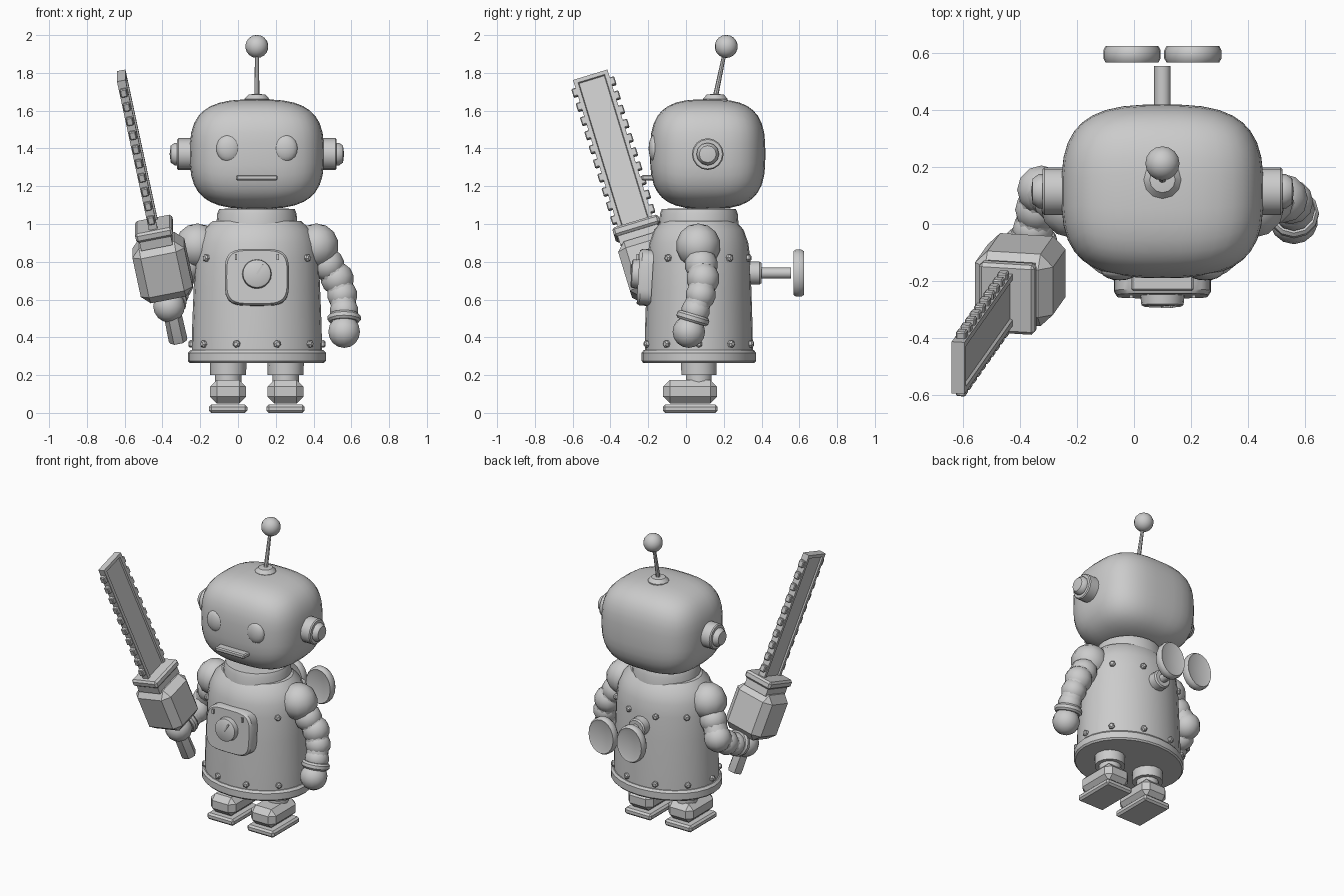
import bpy, bmesh
from math import pi, sin, cos, radians, copysign
from mathutils import Vector, Matrix

if "Cube" in bpy.data.objects:
    bpy.data.objects.remove(bpy.data.objects["Cube"])

CX, CY = 0.10, 0.068   # body axis


def finish(name, bm, mat=None, angle=35):
    bmesh.ops.remove_doubles(bm, verts=bm.verts, dist=1e-5)
    bmesh.ops.recalc_face_normals(bm, faces=bm.faces)
    me = bpy.data.meshes.new(name)
    bm.to_mesh(me)
    bm.free()
    if mat:
        me.transform(mat)
    me.shade_smooth()
    me.set_sharp_from_angle(angle=radians(angle))
    ob = bpy.data.objects.new(name, me)
    bpy.context.collection.objects.link(ob)
    return ob


def lathe(name, prof, loc, axis=(0, 0, 1), scale=(1, 1), n=20, power=2):
    """Turned shape: profile of (radius, height); power > 2 squares the section."""
    bm = bmesh.new()

    def sup(v):
        return copysign(abs(v) ** (2 / power), v) if abs(v) > 1e-9 else 0
    rings = [[bm.verts.new((r * scale[0] * sup(cos(2 * pi * i / n)),
                            r * scale[1] * sup(sin(2 * pi * i / n)), h))
              for i in range(n)] for r, h in prof]
    for a, b in zip(rings, rings[1:]):
        for i in range(n):
            j = (i + 1) % n
            bm.faces.new((a[i], a[j], b[j], b[i]))
    bmesh.ops.dissolve_degenerate(bm, edges=bm.edges, dist=1e-6)
    q = Vector((0, 0, 1)).rotation_difference(Vector(axis))
    return finish(name, bm, Matrix.Translation(loc) @ q.to_matrix().to_4x4())


def rod(name, a, b, r, r2=None, n=12):
    a, b = Vector(a), Vector(b)
    L = (b - a).length
    return lathe(name, [(0, 0), (r, 0), (r2 or r, L), (0, L)], a, b - a, n=n)


def ball(name, loc, r, scale=(1, 1, 1), seg=14):
    bm = bmesh.new()
    bmesh.ops.create_uvsphere(bm, u_segments=seg, v_segments=seg // 2 + 1, radius=r)
    return finish(name, bm, Matrix.Translation(loc) @ Matrix.Diagonal((*scale, 1)), 60)


def box(name, size, loc, frame=None, bevel=0.0, inset=None):
    bm = bmesh.new()
    bmesh.ops.create_cube(bm, size=1)
    bmesh.ops.scale(bm, vec=size, verts=bm.verts)
    if inset:   # recess the two broad faces
        bm.normal_update()
        broad = [f for f in bm.faces if abs(f.normal.x) > 0.9]
        bmesh.ops.inset_individual(bm, faces=broad, thickness=inset, depth=0)
        bmesh.ops.inset_individual(bm, faces=broad, thickness=0.006, depth=-0.01)
    if bevel:
        bmesh.ops.bevel(bm, geom=bm.edges[:], offset=bevel, segments=1, affect='EDGES')
    return finish(name, bm, (frame or Matrix()) @ Matrix.Translation(loc), 25)


# Head: rounded cube
bm = bmesh.new()
bmesh.ops.create_cube(bm, size=2)
bmesh.ops.subdivide_edges(bm, edges=bm.edges[:], cuts=9, use_grid_fill=True)
for v in bm.verts:
    p = v.co.normalized()
    p /= sum(abs(c) ** 3 for c in p) ** (1 / 3)
    v.co = (p.x * 0.355, p.y * 0.305, p.z * 0.29)
finish("head", bm, Matrix.Translation((CX, 0.115, 1.37)), 60)

# Face
for s in (-1, 1):
    ball("eye", (CX + s * 0.15, -0.165, 1.40), 0.066, (1, 0.5, 1.1), 18)
    ball("cheek_dot", (CX + s * 0.24, -0.135, 1.28), 0.012)
box("mouth", (0.22, 0.09, 0.03), (CX, -0.19, 1.245), bevel=0.007)

# Ears
for s in (-1, 1):
    lathe("ear", [(0, 0), (0.084, 0), (0.084, 0.125), (0.078, 0.132), (0.05, 0.132), (0, 0.132)],
          (CX + s * 0.29, 0.115, 1.37), (s, 0, 0), n=16)
    lathe("ear_cap", [(0, 0), (0.06, 0), (0.06, 0.015), (0.045, 0.036), (0, 0.042)],
          (CX + s * 0.42, 0.115, 1.37), (s, 0, 0), n=12)

# Antenna
lathe("antenna_base", [(0, 0), (0.066, 0), (0.066, 0.022), (0.045, 0.045), (0, 0.05)],
      (CX, 0.155, 1.64), n=12)
rod("antenna_rod", (CX, 0.155, 1.67), (CX, 0.205, 1.91), 0.014, 0.01, 8)
ball("antenna_ball", (CX, 0.213, 1.94), 0.061, seg=16)

# Torso, flange and collar
ELL = (1, 0.83)
lathe("torso", [(0, 0.3), (0.345, 0.3), (0.343, 0.45), (0.335, 0.65), (0.328, 0.82), (0.315, 0.9),
                (0.285, 0.97), (0.235, 1.015), (0, 1.03)], (CX, CY, 0), scale=ELL, n=28)
lathe("torso_flange", [(0, 0.265), (0.355, 0.265), (0.365, 0.275), (0.365, 0.318), (0.352, 0.332),
                       (0.3, 0.332)], (CX, CY, 0), scale=ELL, n=28)
lathe("collar", [(0, 0.99), (0.215, 0.99), (0.21, 1.055), (0.2, 1.08), (0, 1.085)],
      (CX, CY, 0), scale=(1, 0.98), n=24)

# Rivets in two rings
for z, r in ((0.365, 0.345), (0.82, 0.328)):
    for i in range(10):
        a = radians(18 + 36 * i)
        d = Vector((sin(a), -cos(a) * 0.83, 0))
        lathe("rivet", [(0, 0), (0.02, 0), (0.02, 0.014), (0.011, 0.022), (0, 0.022)],
              Vector((CX, CY, z)) + d * (r - 0.004), (sin(a), -cos(a) / 0.83, 0), n=6)

# Chest panel with dial
lean = (0, -1, 0.06)
lathe("chest_panel", [(0, 0), (1, 0), (1, 0.06), (0.94, 0.075), (0, 0.075)],
      (CX, -0.178, 0.715), lean, (0.17, 0.15), 36, 4)
lathe("dial", [(0, 0), (0.078, 0), (0.074, 0.035), (0.066, 0.04), (0, 0.04)],
      (CX, -0.25, 0.735), lean, n=20)
box("dial_needle", (0.01, 0.01, 0.06), (0, 0, 0),
    Matrix.Translation((CX + 0.016, -0.29, 0.76)) @ Matrix.Rotation(radians(33), 4, 'Y'))
for s in (-1, 1):
    box("panel_mark", (0.012, 0.012, 0.03), (CX + s * 0.11, -0.255, 0.825))

# Winding key on the back
lathe("key_socket", [(0, 0), (0.062, 0), (0.062, 0.06), (0.054, 0.07), (0, 0.07)],
      (CX, 0.33, 0.74), (0, 1, 0), n=14)
rod("key_shaft", (CX, 0.36, 0.74), (CX, 0.556, 0.74), 0.029)
for s in (-1, 1):
    lathe("key_wing", [(0, 0.012), (0.75, 0.006), (0.92, 0), (1, 0.015), (1, 0.042), (0.92, 0.057),
                       (0.75, 0.051), (0, 0.045)],
          (CX + s * 0.107, 0.568, 0.74), (0, 1, 0), (0.101, 0.125), 20)

# Legs and feet
for s in (-1, 1):
    x = CX + s * 0.152
    lathe("hip", [(0, 0.2), (0.095, 0.2), (0.097, 0.29), (0, 0.29)], (x, CY, 0), n=14)
    lathe("ankle", [(0, 0.14), (0.07, 0.14), (0.07, 0.21), (0, 0.21)], (x, CY, 0), n=14)
    box("foot", (0.19, 0.285, 0.125), (x, 0.022, 0.112), bevel=0.036)
    box("sole", (0.202, 0.29, 0.044), (x, 0.022, 0.022), bevel=0.012)


# Arms: chain of rounded segments, cuff, hand
def arm(side, joints, hand, cuff_dir):
    for i, (p, r) in enumerate(joints):
        ball(f"{side}_{'shoulder' if i == 0 else 'arm_segment'}", p, r, seg=12)
    for (a, ra), (b, rb) in zip(joints, joints[1:]):
        rod(side + "_arm_core", a, b, min(ra, 0.085) * 0.85, rb * 0.9)
    ball(side + "_hand", hand, 0.086, seg=14)
    d = Vector(cuff_dir).normalized()
    lathe(side + "_cuff", [(0, -0.022), (0.078, -0.022), (0.088, -0.01), (0.088, 0.01),
                           (0.078, 0.022), (0, 0.022)], Vector(hand) - d * 0.075, d, n=12)


arm("left", [((0.415, 0.065, 0.885), 0.118), ((0.475, 0.08, 0.785), 0.088),
             ((0.525, 0.09, 0.71), 0.088), ((0.552, 0.078, 0.625), 0.08),
             ((0.562, 0.05, 0.54), 0.076)], (0.562, 0.015, 0.43), (0, -0.3, -1))
arm("right", [((-0.215, 0.065, 0.885), 0.118), ((-0.27, 0.09, 0.78), 0.088),
              ((-0.325, 0.12, 0.68), 0.088), ((-0.34, 0.05, 0.63), 0.08),
              ((-0.355, -0.02, 0.595), 0.074)], (-0.365, -0.12, 0.565), (-0.1, -1, -0.4))

# Saw: local frame with x = thickness, y = blade width, z = along the blade
d = Vector((-0.215, -0.305, 1)).normalized()
w = Vector((0, 1, 0.305)).normalized()
n = w.cross(d).normalized()
F = Matrix((n, w, d)).transposed().to_4x4()
F.translation = (-0.445, -0.26, 0.98)
box("saw_blade", (0.046, 0.19, 0.9), (0, 0, 0.41), F, inset=0.03)
for s in (-1, 1):
    for i in range(10):
        box("saw_tooth", (0.036, 0.045, 0.045), (0, s * 0.096, 0.075 + 0.08 * i), F, 0.005)
box("saw_collar", (0.2, 0.255, 0.05), (0, 0, -0.005), F, 0.012)
box("saw_neck", (0.17, 0.22, 0.06), (0, 0, -0.05), F)
box("saw_motor", (0.28, 0.265, 0.31), (0, 0, -0.225), F, 0.045)
lathe("saw_handle", [(0, -0.645), (0.045, -0.645), (0.05, -0.635), (0.045, -0.35), (0, -0.35)],
      F.translation, d, n=6)
